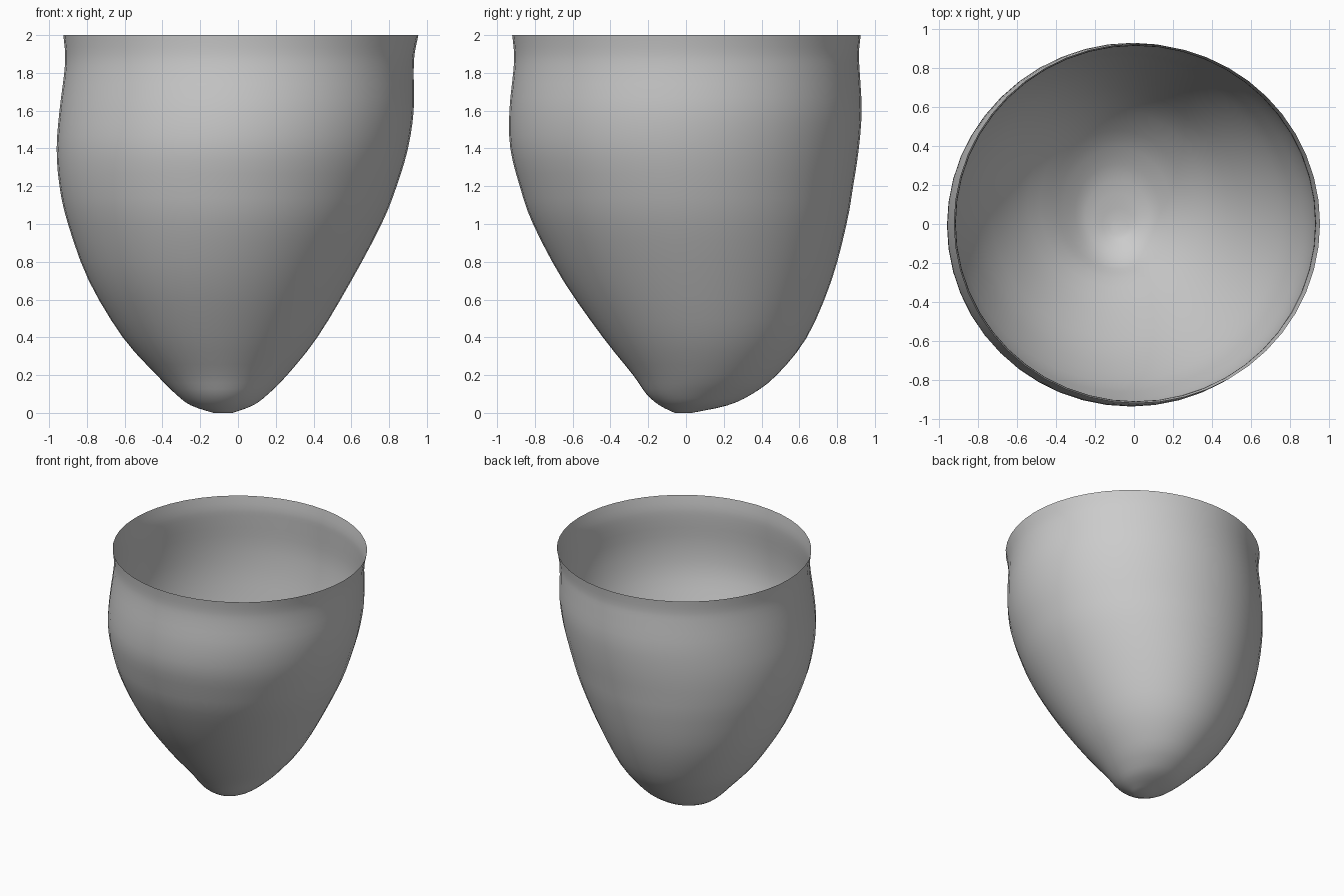
import bpy
import bmesh
from math import cos, sin, tau

SIDES = 48
STEPS = 3

# Cup outline: height, left and right reach in x, front and back reach in y
OUTLINE = [
    (0.0, -0.13, -0.03, -0.06, 0.03),
    (0.04, -0.25, 0.08, -0.14, 0.22),
    (0.1, -0.33, 0.16, -0.21, 0.35),
    (0.2, -0.43, 0.26, -0.28, 0.48),
    (0.4, -0.61, 0.42, -0.44, 0.64),
    (0.7, -0.79, 0.6, -0.65, 0.77),
    (1.0, -0.9, 0.76, -0.81, 0.85),
    (1.2, -0.945, 0.84, -0.88, 0.885),
    (1.4, -0.96, 0.9, -0.93, 0.915),
    (1.6, -0.945, 0.93, -0.935, 0.93),
    (1.8, -0.92, 0.93, -0.915, 0.92),
    (1.9, -0.915, 0.935, -0.91, 0.915),
    (2.0, -0.925, 0.955, -0.92, 0.925),
]


def make_material(name, colour):
    mat = bpy.data.materials.new(name)
    mat.use_nodes = True
    mat.diffuse_color = colour
    shader = next(n for n in mat.node_tree.nodes if n.type == 'BSDF_PRINCIPLED')
    shader.inputs['Base Color'].default_value = colour
    return mat


def blend(a, b, c, d, t):
    """Smooth curve from b to c, with a and d as the neighbours."""
    return 0.5 * (2 * b + (c - a) * t + (2 * a - 5 * b + 4 * c - d) * t ** 2
                  + (3 * b - a - 3 * c + d) * t ** 3)


def smooth_outline(rows):
    last = len(rows) - 1
    for i in range(last):
        near = [rows[max(0, min(last, i + k))] for k in (-1, 0, 1, 2)]
        for s in range(STEPS):
            yield [blend(*vals, s / STEPS) for vals in zip(*near)]
    yield rows[last]


def add_ring(bm, z, x0, x1, y0, y1):
    cx, cy = (x0 + x1) / 2, (y0 + y1) / 2
    rx, ry = (x1 - x0) / 2, (y1 - y0) / 2
    angles = [tau * i / SIDES for i in range(SIDES)]
    return [bm.verts.new((cx + rx * cos(a), cy + ry * sin(a), z)) for a in angles]


def build_cup(name, material):
    bm = bmesh.new()
    rings = [add_ring(bm, *row) for row in smooth_outline(OUTLINE)]
    # Closed base, open rim
    bm.faces.new(list(reversed(rings[0])))
    for low, high in zip(rings, rings[1:]):
        for i in range(SIDES):
            j = (i + 1) % SIDES
            bm.faces.new((low[i], low[j], high[j], high[i]))
    for face in bm.faces:
        face.smooth = True
    mesh = bpy.data.meshes.new(name)
    bm.to_mesh(mesh)
    bm.free()
    mesh.materials.append(material)
    cup = bpy.data.objects.new(name, mesh)
    bpy.context.collection.objects.link(cup)
    return cup


default_cube = bpy.data.objects.get("Cube")
if default_cube:
    bpy.data.objects.remove(default_cube, do_unlink=True)

build_cup("cup_shell", make_material("light grey", (0.6, 0.6, 0.6, 1.0)))
